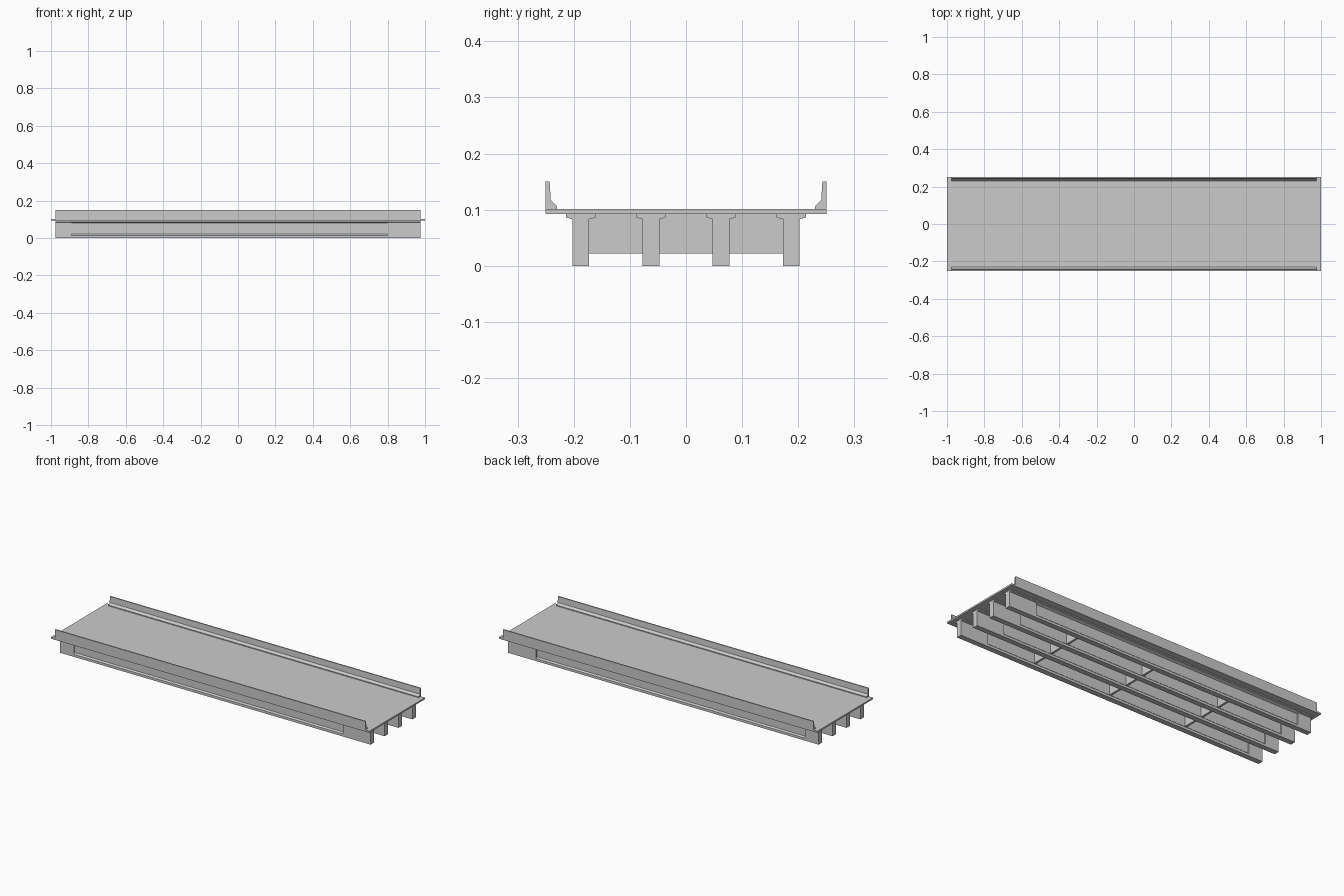
import bpy, bmesh

if "Cube" in bpy.data.objects:
    bpy.data.objects.remove(bpy.data.objects["Cube"])


def extrude_profile(bm, profile, x0, x1, y=0.0, flip=1):
    """Closed prism: (y, z) profile swept along x."""
    a = [bm.verts.new((x0, y + flip * p, z)) for p, z in profile]
    b = [bm.verts.new((x1, y + flip * p, z)) for p, z in profile]
    n = len(profile)
    bm.faces.new(a)
    bm.faces.new(b[::-1])
    for i in range(n):
        bm.faces.new((a[i], b[i], b[(i + 1) % n], a[(i + 1) % n]))


def finish(bm, name):
    bmesh.ops.recalc_face_normals(bm, faces=bm.faces)
    me = bpy.data.meshes.new(name)
    bm.to_mesh(me)
    bm.free()
    ob = bpy.data.objects.new(name, me)
    bpy.context.collection.objects.link(ob)


def box(name, x0, x1, y0, y1, z0, z1):
    bm = bmesh.new()
    extrude_profile(bm, [(y0, z0), (y1, z0), (y1, z1), (y0, z1)], x0, x1)
    finish(bm, name)


def mirrored(half):
    return half + [(-p, z) for p, z in reversed(half)]


TOP, BOTTOM, END = 0.101, 0.092, 0.975

# Deck slab
box("deck_slab", -1, 1, -0.25, 0.25, BOTTOM, TOP)

# Parapets with a sloped foot on the road side
parapet = [(0.25, TOP), (0.25, 0.15), (0.243, 0.15), (0.241, 0.117),
           (0.23, 0.106), (0.23, TOP)]
for side, label in ((-1, "front"), (1, "back")):
    bm = bmesh.new()
    extrude_profile(bm, parapet, -END, END, flip=side)
    finish(bm, label + "_parapet")

# Girders: solid end blocks and a thin-webbed middle
block = mirrored([(0.015, 0), (0.015, 0.083), (0.026, 0.086), (0.026, BOTTOM)])
web = mirrored([(0.015, 0), (0.015, 0.014), (0.007, 0.021), (0.007, 0.079),
                (0.015, 0.083), (0.026, 0.086), (0.026, BOTTOM)])
girder_ys = [-0.1875 + 0.125 * i for i in range(4)]
for i, y in enumerate(girder_ys):
    bm = bmesh.new()
    extrude_profile(bm, block, -END, -0.89, y)
    extrude_profile(bm, web, -0.89, 0.80, y)
    extrude_profile(bm, block, 0.80, END, y)
    finish(bm, f"girder_{i + 1}")

# Cross diaphragms in each bay
for i, x in enumerate((-0.4875, 0, 0.4875)):
    for j in range(3):
        box(f"diaphragm_{i + 1}_{j + 1}", x - 0.006, x + 0.006,
            girder_ys[j] + 0.005, girder_ys[j + 1] - 0.005, 0.022, BOTTOM)
